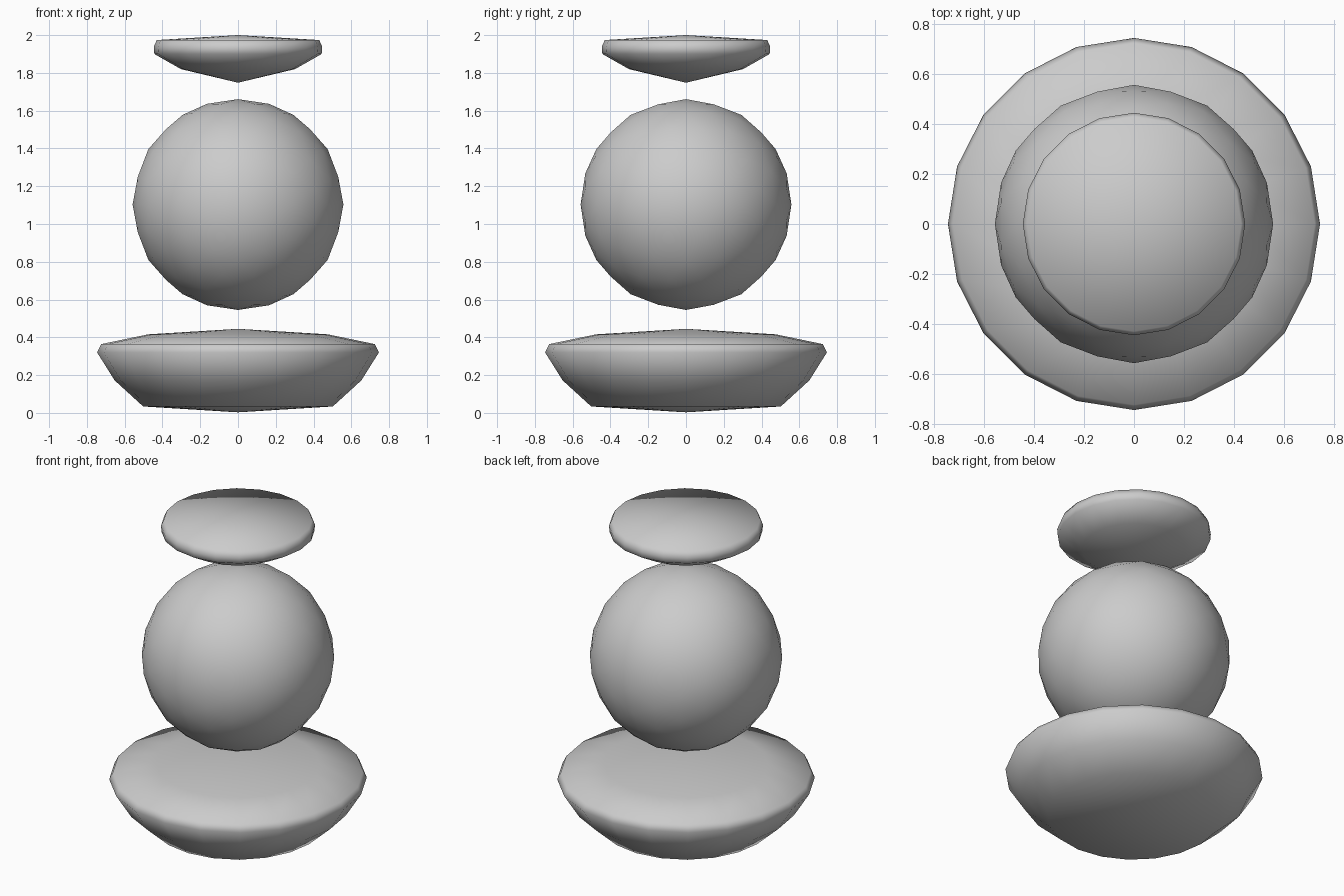
import bpy, bmesh, math
from mathutils import Matrix

if "Cube" in bpy.data.objects:
    bpy.data.objects.remove(bpy.data.objects["Cube"])


def finish(bm, name):
    bmesh.ops.recalc_face_normals(bm, faces=bm.faces[:])
    for f in bm.faces:
        f.smooth = True
    me = bpy.data.meshes.new(name)
    bm.to_mesh(me)
    bm.free()
    ob = bpy.data.objects.new(name, me)
    bpy.context.collection.objects.link(ob)
    return ob


def lathe(name, profile, sides=20):
    """Spin an (r, z) profile, with both ends on the axis, into a closed solid."""
    bm = bmesh.new()
    vs = [bm.verts.new((r, 0, z)) for r, z in profile]
    es = [bm.edges.new(p) for p in zip(vs, vs[1:])]
    bmesh.ops.spin(bm, geom=vs + es, cent=(0, 0, 0), axis=(0, 0, 1),
                   angle=math.tau, steps=sides)
    bmesh.ops.remove_doubles(bm, verts=bm.verts[:], dist=1e-4)
    return finish(bm, name)


# Wide shallow base
lathe("base_dish", [(0, 0.003), (0.502, 0.034), (0.653, 0.172), (0.746, 0.32),
                    (0.725, 0.364), (0.475, 0.416), (0, 0.445)])

# Floating ball, turned so an edge of the icosphere sits at the top
bm = bmesh.new()
bmesh.ops.create_icosphere(
    bm, subdivisions=3, radius=0.558,
    matrix=Matrix.Translation((0, 0, 1.103)) @ Matrix.Rotation(math.radians(-31.72), 4, 'Y'))
finish(bm, "middle_ball")

# Thin cap with a conical underside
lathe("top_cap", [(0, 1.748), (0.302, 1.82), (0.443, 1.9), (0.446, 1.938),
                  (0.43, 1.974), (0, 2.0)])
